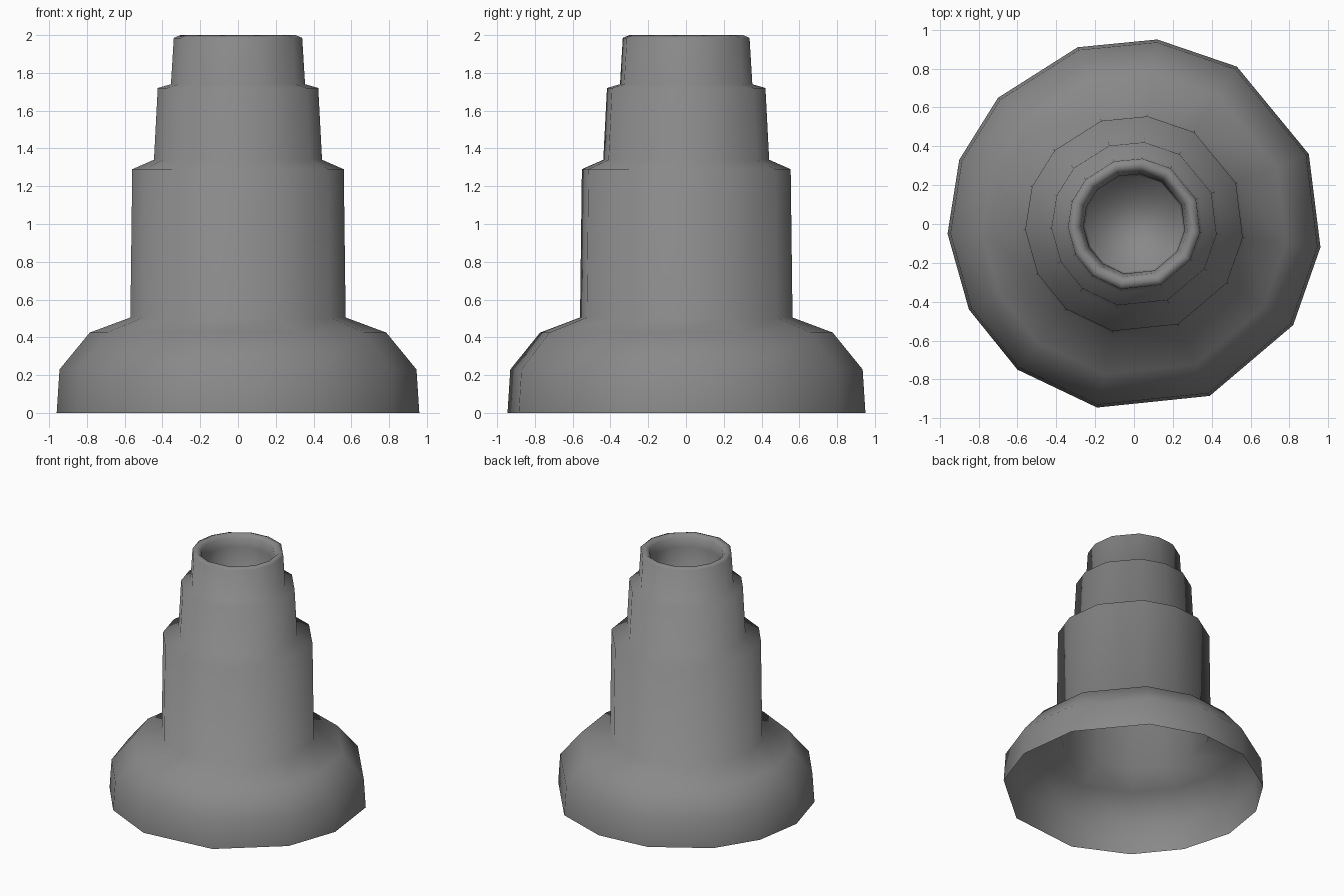
import bpy, bmesh

if "Cube" in bpy.data.objects:
    bpy.data.objects.remove(bpy.data.objects["Cube"])

# Hand-cut 13-sided plan outline of the foot, shared by every ring
OUTLINE = [(0.12, 0.95), (-0.29, 0.91), (-0.70, 0.65), (-0.90, 0.33), (-0.96, -0.05),
           (-0.85, -0.44), (-0.60, -0.75), (-0.19, -0.945), (0.39, -0.885),
           (0.82, -0.52), (0.96, -0.12), (0.90, 0.36), (0.53, 0.81)]

# Radius and height: open flared foot, three stepped tiers, rounded rim, cup inside
PROFILE = [(0.96, 0.0), (0.945, 0.23), (0.785, 0.425), (0.57, 0.505),
           (0.56, 1.29), (0.445, 1.34), (0.425, 1.72), (0.355, 1.74),
           (0.34, 1.985), (0.305, 2.0), (0.275, 1.97), (0.26, 1.9), (0.25, 1.5)]


def stack_rings(name, outline, profile):
    bm = bmesh.new()
    rings = [[bm.verts.new((x * r / 0.96, y * r / 0.96, z)) for x, y in outline]
             for r, z in profile]
    n = len(outline)
    for a, b in zip(rings, rings[1:]):
        for i in range(n):
            j = (i + 1) % n
            bm.faces.new((a[i], b[i], b[j], a[j]))
    bm.faces.new(rings[-1][::-1])  # cup floor
    for f in bm.faces:
        f.smooth = True
    mesh = bpy.data.meshes.new(name)
    bm.to_mesh(mesh)
    bm.free()
    obj = bpy.data.objects.new(name, mesh)
    bpy.context.collection.objects.link(obj)
    return obj


chimney = stack_rings("stepped_chimney", OUTLINE, PROFILE)

# Dark grey surface
grey = bpy.data.materials.new("dark_grey")
grey.diffuse_color = (0.25, 0.25, 0.25, 1.0)
grey.use_nodes = True
grey.node_tree.nodes["Principled BSDF"].inputs["Base Color"].default_value = grey.diffuse_color
chimney.data.materials.append(grey)
